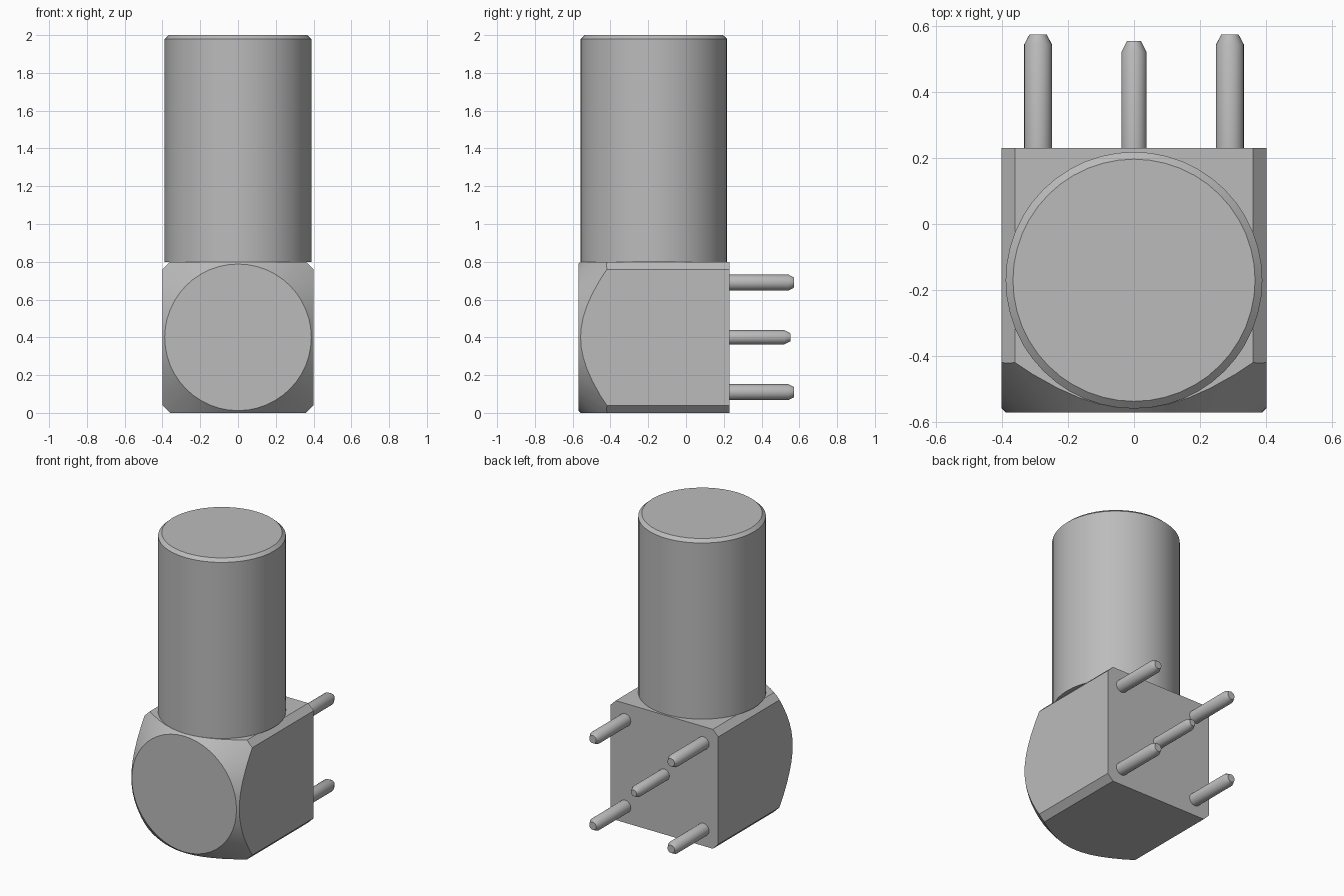
import bpy, bmesh, math
from mathutils import Matrix, Vector

if "Cube" in bpy.data.objects:
    bpy.data.objects.remove(bpy.data.objects["Cube"], do_unlink=True)

grey = bpy.data.materials.new("plain_grey")
grey.use_nodes = True
GREY = (0.5, 0.5, 0.5, 1)
grey.diffuse_color = GREY
grey.node_tree.nodes["Principled BSDF"].inputs["Base Color"].default_value = GREY

TO_BACK = Matrix.Rotation(-math.pi / 2, 4, 'X')   # turns local +z towards +y


def finish(name, bm):
    """Turn a bmesh into a named grey object."""
    bmesh.ops.recalc_face_normals(bm, faces=bm.faces)
    mesh = bpy.data.meshes.new(name)
    bm.to_mesh(mesh)
    bm.free()
    mesh.materials.append(grey)
    obj = bpy.data.objects.new(name, mesh)
    bpy.context.collection.objects.link(obj)
    return obj


def select(obj):
    bpy.ops.object.select_all(action='DESELECT')
    obj.select_set(True)
    bpy.context.view_layer.objects.active = obj


def smooth(obj):
    select(obj)
    bpy.ops.object.shade_smooth_by_angle(angle=math.radians(30))


def turned(name, profile, sides, matrix):
    """Closed solid of revolution from (radius, height) rings."""
    bm = bmesh.new()
    rings = [[bm.verts.new((r * math.cos(2 * math.pi * i / sides),
                            r * math.sin(2 * math.pi * i / sides), h))
              for i in range(sides)] for r, h in profile]
    for low, high in zip(rings, rings[1:]):
        for i in range(sides):
            j = (i + 1) % sides
            bm.faces.new((low[i], low[j], high[j], high[i]))
    bm.faces.new(rings[0][::-1])
    bm.faces.new(rings[-1])
    bm.transform(matrix)
    return finish(name, bm)


# Square block with its four lengthwise edges chamfered
FRONT, BACK, HALF, CUT = -0.57, 0.23, 0.4, 0.04
inner = HALF - CUT
outline = [(inner, -HALF), (HALF, -inner), (HALF, inner), (inner, HALF),
           (-inner, HALF), (-HALF, inner), (-HALF, -inner), (-inner, -HALF)]
bm = bmesh.new()
face = bm.faces.new([bm.verts.new((x, FRONT, z + HALF)) for x, z in outline])
extruded = bmesh.ops.extrude_face_region(bm, geom=[face])
bmesh.ops.translate(bm, vec=Vector((0, BACK - FRONT, 0)),
                    verts=[v for v in extruded["geom"] if isinstance(v, bmesh.types.BMVert)])
block = finish("block", bm)

# Conical turning of the front end, leaving a round front face
cone = turned("front_cone_cutter", [(0.388, 0), (1.288, 0.9)], 48,
              Matrix.Translation((0, FRONT, HALF)) @ TO_BACK)
cone.hide_render = True
mod = block.modifiers.new("turned_front", 'BOOLEAN')
mod.operation = 'INTERSECT'
mod.solver = 'EXACT'
mod.object = cone
select(block)
bpy.ops.object.modifier_apply(modifier=mod.name)
bpy.data.objects.remove(cone, do_unlink=True)
smooth(block)

# Upright barrel with a small top chamfer
smooth(turned("barrel", [(0.388, 0.8), (0.388, 1.98), (0.366, 2.0)], 48,
              Matrix.Translation((0, -0.17, 0))))


# Contact pins on the back face
def pin(name, x, z, radius, tip, shoulder, end):
    start = BACK - 0.02
    smooth(turned(name, [(radius, 0), (radius, shoulder - start), (tip, end - start)], 24,
                  Matrix.Translation((x, start, z)) @ TO_BACK))


pin("centre_pin", 0, HALF, 0.038, 0.021, 0.52, 0.553)
for side, sx in (("left", 1), ("right", -1)):
    for level, sz in (("upper", 1), ("lower", -1)):
        pin(f"{level}_{side}_pin", 0.29 * sx, HALF + 0.29 * sz, 0.042, 0.026, 0.543, 0.573)
